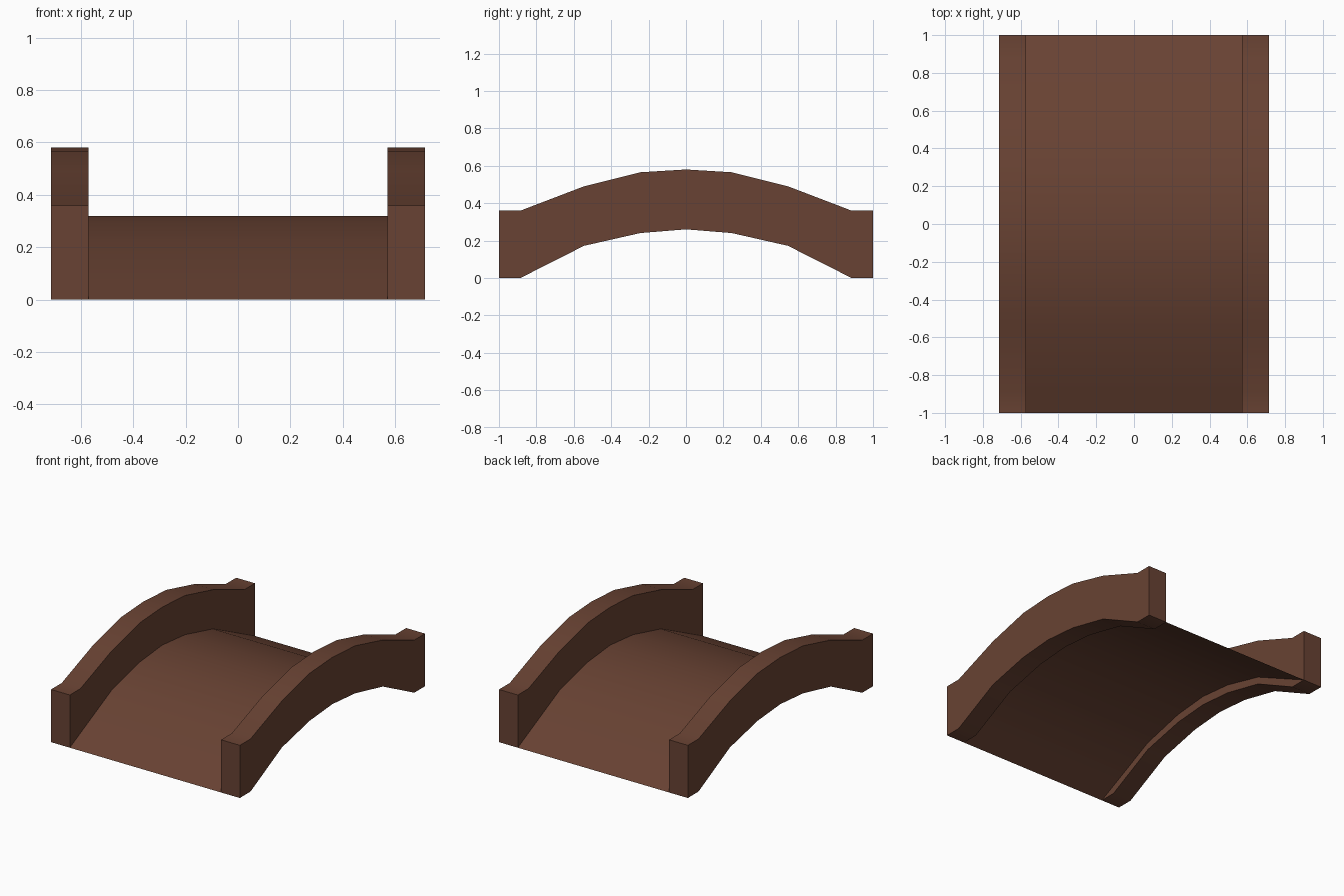
import bpy

if "Cube" in bpy.data.objects:
    bpy.data.objects.remove(bpy.data.objects["Cube"])

# One brown wood colour
wood = bpy.data.materials.new("brown wood")
wood.diffuse_color = (0.14, 0.055, 0.033, 1)
wood.use_nodes = True
wood.node_tree.nodes["Principled BSDF"].inputs["Base Color"].default_value = wood.diffuse_color

INNER, OUTER = 0.572, 0.714


def mirrored(half):
    """Half profile from y = 0 outwards -> full (y, z) profile from -y to +y."""
    return [(-y, z) for y, z in reversed(half[1:])] + half


def make_object(name, verts, faces):
    mesh = bpy.data.meshes.new(name)
    mesh.from_pydata(verts, [], faces)
    mesh.materials.append(wood)
    obj = bpy.data.objects.new(name, mesh)
    bpy.context.collection.objects.link(obj)
    bpy.ops.object.select_all(action='DESELECT')
    obj.select_set(True)
    bpy.context.view_layer.objects.active = obj
    bpy.ops.object.shade_smooth_by_angle(angle=0.52)
    return obj


# Arched side rails: solid closed profile extruded along x
bottom = mirrored([(0, 0.26), (0.245, 0.24), (0.545, 0.172), (0.885, 0.0), (1, 0.0)])
top = mirrored([(0, 0.58), (0.245, 0.565), (0.545, 0.49), (0.885, 0.36), (1, 0.36)])
n = len(top)


def rail(name, x0, x1):
    verts = [(x, y, z) for x in (x0, x1) for prof in (bottom, top) for y, z in prof]
    b0, t0, b1, t1 = 0, n, 2 * n, 3 * n
    faces = []
    for i in range(n - 1):
        j = i + 1
        faces += [(b0 + i, t0 + i, t0 + j, b0 + j),   # -x side
                  (b1 + i, b1 + j, t1 + j, t1 + i),   # +x side
                  (t0 + i, t1 + i, t1 + j, t0 + j),   # top
                  (b0 + i, b0 + j, b1 + j, b1 + i)]   # underside
    e = n - 1
    faces += [(b0, b1, t1, t0), (b0 + e, t0 + e, t1 + e, b1 + e)]  # ends
    return make_object(name, verts, faces)


rail("left_rail", -OUTER, -INNER)
rail("right_rail", INNER, OUTER)

# Thin arched walkway sheet between the rails, facing up
deck = mirrored([(0, 0.32), (0.245, 0.297), (0.545, 0.222), (0.885, 0.056), (1, 0.0)])
verts = [(x, y, z) for x in (-INNER, INNER) for y, z in deck]
m = len(deck)
make_object("walkway", verts, [(i, m + i, m + i + 1, i + 1) for i in range(m - 1)])
